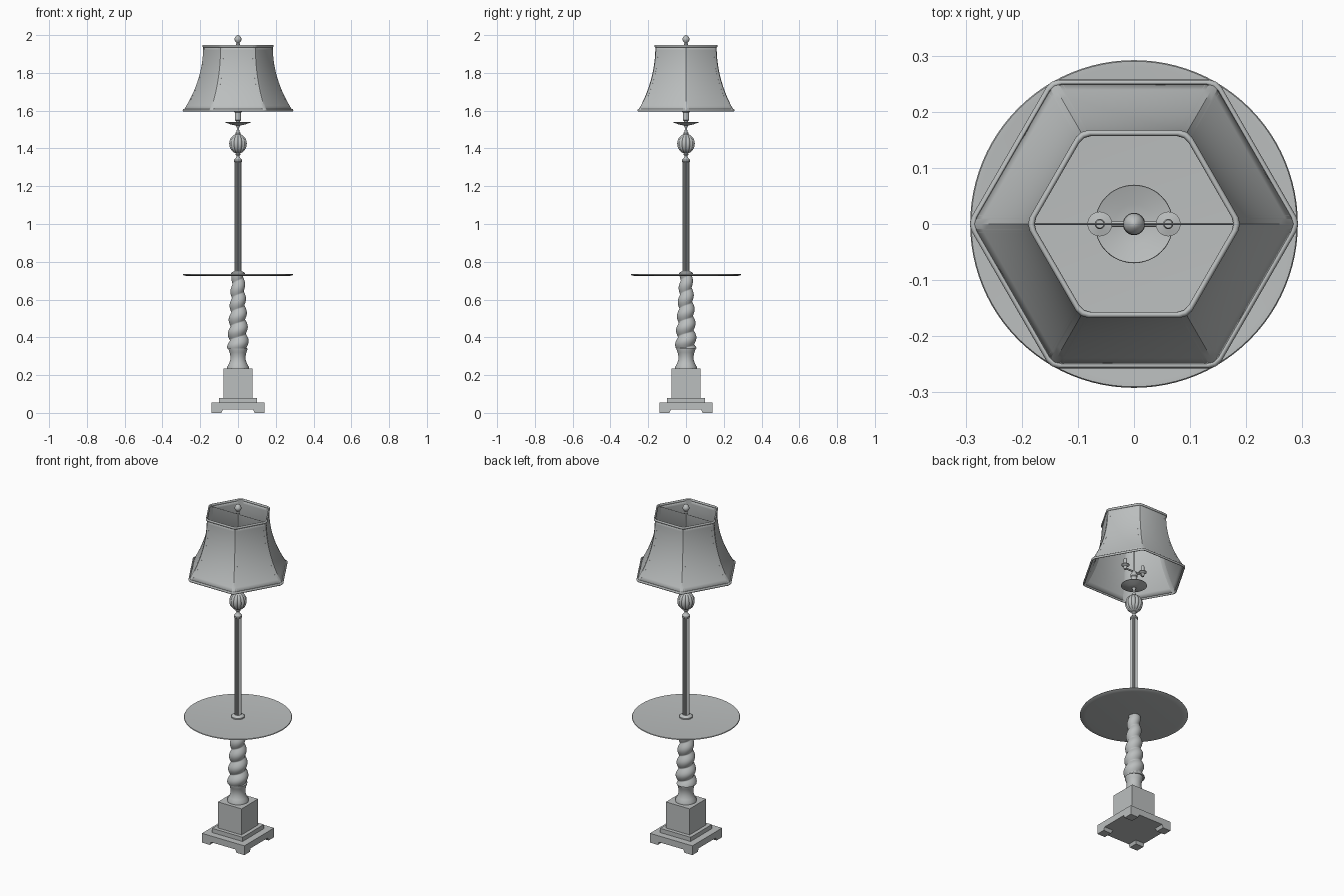
import bpy, bmesh, math
from math import sin, cos, pi, radians
from mathutils import Vector

if "Cube" in bpy.data.objects:
    bpy.data.objects.remove(bpy.data.objects["Cube"])

grey = bpy.data.materials.new("lamp_grey")
grey.use_nodes = True
colour = (0.5, 0.52, 0.52, 1)
grey.diffuse_color = colour
grey.node_tree.nodes["Principled BSDF"].inputs["Base Color"].default_value = colour


def finish(name, bm, smooth=True, angle=35):
    bmesh.ops.recalc_face_normals(bm, faces=bm.faces)
    mesh = bpy.data.meshes.new(name)
    bm.to_mesh(mesh)
    bm.free()
    mesh.materials.append(grey)
    obj = bpy.data.objects.new(name, mesh)
    bpy.context.collection.objects.link(obj)
    if smooth:
        bpy.ops.object.select_all(action="DESELECT")
        obj.select_set(True)
        bpy.context.view_layer.objects.active = obj
        bpy.ops.object.shade_smooth_by_angle(angle=radians(angle))
    return obj


def loft(name, rings, capped=True, closed=False, smooth=True, angle=35):
    """Bridge a list of equal rings of points."""
    bm = bmesh.new()
    loops = [[bm.verts.new(p) for p in ring] for ring in rings]
    n = len(loops[0])
    pairs = list(zip(loops, loops[1:]))
    if closed:
        pairs.append((loops[-1], loops[0]))
    for a, b in pairs:
        for i in range(n):
            j = (i + 1) % n
            bm.faces.new((a[i], a[j], b[j], b[i]))
    if capped and not closed:
        bm.faces.new(loops[0][::-1])
        bm.faces.new(loops[-1])
    return finish(name, bm, smooth, angle)


def lathe(name, profile, sides=32, x=0, shape=lambda a, z: 1, angle=35):
    angles = [2 * pi * i / sides for i in range(sides)]
    return loft(name, [[(x + r * shape(a, z) * cos(a), r * shape(a, z) * sin(a), z)
                        for a in angles] for r, z in profile], angle=angle)


def box(name, half, z0, z1):
    return loft(name, [[(sx * half, sy * half, z) for sx, sy in
                        ((-1, -1), (1, -1), (1, 1), (-1, 1))] for z in (z0, z1)], smooth=False)


def rod(name, a, b, radius, sides=12):
    a, b = Vector(a), Vector(b)
    turn = (b - a).to_track_quat("Z", "Y")
    return loft(name, [[p + turn @ Vector((radius * cos(2 * pi * i / sides),
                                           radius * sin(2 * pi * i / sides), 0))
                        for i in range(sides)] for p in (a, b)])


# Stepped square base on bracket feet
box("base_slab", 0.14, 0.018, 0.055)
box("base_step", 0.1, 0.055, 0.08)
box("pedestal_block", 0.078, 0.08, 0.235)
for sx in (-1, 1):
    for sy in (-1, 1):
        loft("foot", [[(sx * (0.14 if u else inner), sy * (0.14 if v else inner), z)
                       for u, v in ((0, 0), (1, 0), (1, 1), (0, 1))]
                      for inner, z in ((0.088, 0), (0.08, 0.0185))], smooth=False)

# Turned vase under the twist
lathe("vase_neck", [(0.058, 0.235), (0.057, 0.245), (0.048, 0.26), (0.041, 0.28),
                    (0.04, 0.3), (0.044, 0.32), (0.049, 0.332), (0.05, 0.34), (0.044, 0.345)])

# Single rope twist, tapering upward
PITCH = 0.075


def rope(a, z):
    return 0.74 + 0.26 * abs(sin(a / 2 - pi * (z - 0.345) / PITCH))


twist = [(0.059 - 0.024 * t / 130, 0.34 + 0.385 * t / 130) for t in range(131)]
lathe("twisted_column", twist, 40, shape=rope, angle=50)

# Round tray table with a collar
lathe("tray_table", [(0.26, 0.724), (0.285, 0.727), (0.292, 0.731), (0.29, 0.735),
                     (0.28, 0.735), (0.26, 0.733)], 96)
lathe("table_collar", [(0.036, 0.733), (0.036, 0.74), (0.03, 0.746), (0.022, 0.75)])

# Fluted pole and its cap
lathe("fluted_pole", [(0.02, 0.74), (0.02, 1.33)], 64,
      shape=lambda a, z: 0.84 + 0.16 * abs(sin(a * 8)), angle=25)
lathe("pole_cap", [(0.018, 1.325), (0.022, 1.33), (0.022, 1.338), (0.017, 1.345),
                   (0.011, 1.35), (0.008, 1.36), (0.013, 1.367), (0.013, 1.373), (0.008, 1.378)])

# Melon ball with lobes
melon = [(0.048 * max(sin(pi * t / 20), 0.15), 1.425 - 0.052 * cos(pi * t / 20))
         for t in range(21)]
lathe("melon_ball", melon, 72, shape=lambda a, z: 0.88 + 0.12 * abs(sin(a * 6)), angle=45)

# Stem, drip dish and centre rod
lathe("stem", [(0.012, 1.475), (0.012, 1.483), (0.007, 1.49), (0.006, 1.51),
               (0.011, 1.52), (0.015, 1.53)], 24)
lathe("drip_dish", [(0.014, 1.522), (0.035, 1.526), (0.07, 1.538), (0.069, 1.541),
                    (0.035, 1.531), (0.014, 1.528)], 48)
lathe("socket_hub", [(0.011, 1.528), (0.011, 1.545), (0.017, 1.55), (0.017, 1.59),
                     (0.02, 1.594), (0.02, 1.604), (0.012, 1.62), (0.006, 1.63)], 24)
rod("centre_rod", (0, 0, 1.6), (0, 0, 1.96), 0.006)
lathe("finial", [(0.01, 1.945), (0.012, 1.952), (0.007, 1.957), (0.012, 1.963), (0.018, 1.972),
                 (0.019, 1.98), (0.015, 1.99), (0.008, 1.997), (0.003, 2.0)], 24)

# Paired light sockets on a cross arm
rod("cross_arm", (-0.061, 0, 1.625), (0.061, 0, 1.625), 0.005)
for sx in (-1, 1):
    lathe("light_socket", [(0.008, 1.618), (0.01, 1.635), (0.022, 1.643), (0.022, 1.647),
                           (0.009, 1.65), (0.009, 1.68), (0.007, 1.685)], 24, x=sx * 0.061)


# Six-sided bell shade
def hexagon(r, z, cut=0.014):
    points = []
    corners = [Vector((r * cos(k * pi / 3), r * sin(k * pi / 3), z)) for k in range(6)]
    for k, c in enumerate(corners):
        before = (corners[k - 1] - c).normalized()
        after = (corners[(k + 1) % 6] - c).normalized()
        points += [c + before * cut, c + (before + after) * cut * 0.3, c + after * cut]
    return points


def shade_radius(t):
    return 0.187 + 0.104 * (1 - t) ** 2.1


Z0, Z1, STEPS = 1.602, 1.945, 14
levels = [(shade_radius(t / STEPS), Z0 + (Z1 - Z0) * t / STEPS) for t in range(STEPS + 1)]
shade = loft("shade_panels", [hexagon(r, z) for r, z in levels], capped=False, angle=25)
wall = shade.modifiers.new("wall", "SOLIDIFY")
wall.thickness = 0.004

# Piping round both openings
for name, r, z in (("bottom_piping", 0.291, 1.602), ("top_piping", 0.187, 1.942)):
    loft(name, [hexagon(r + 0.006 * cos(a), z + 0.007 * sin(a))
                for a in (2 * pi * i / 10 for i in range(10))], closed=True, angle=50)

# Raised braid down each shade corner
for k in range(6):
    radial = Vector((cos(k * pi / 3), sin(k * pi / 3), 0))
    side = Vector((-radial.y, radial.x, 0))
    rings = []
    for r, z in levels:
        mid = radial * r + Vector((0, 0, z))
        rings.append([mid + radial * d + side * w for d, w in
                      ((-0.003, 0), (-0.0085, -0.015), (-0.013, -0.015),
                       (-0.01, 0), (-0.013, 0.015), (-0.0085, 0.015))])
    loft("corner_braid", rings)

# Thin wire carrying the shade
rod("shade_wire", (-0.185, 0, 1.94), (0.185, 0, 1.94), 0.0015, 8)
